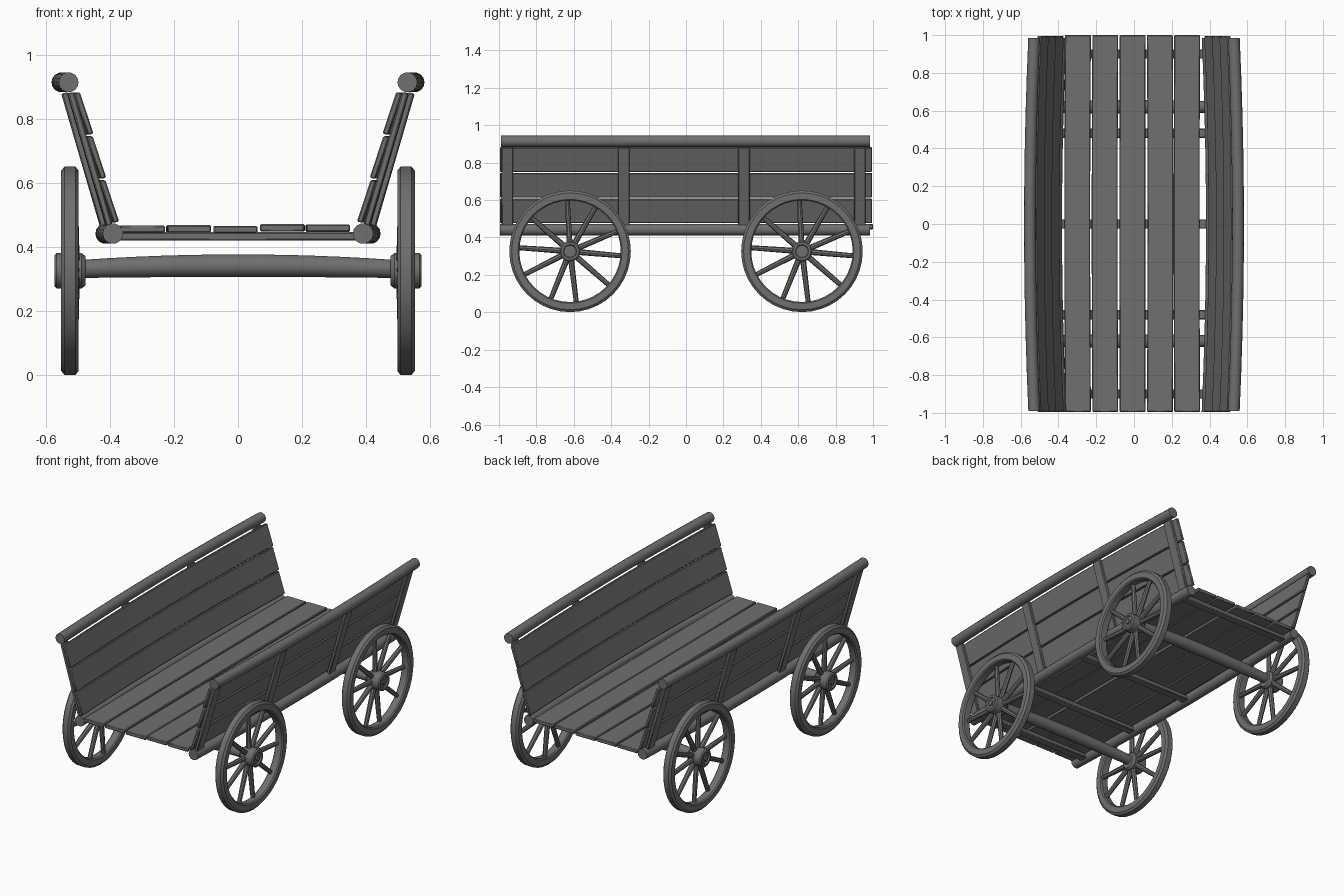
import bpy
import bmesh
import math
import random
from mathutils import Vector, Matrix

random.seed(4)
if "Cube" in bpy.data.objects:
    bpy.data.objects.remove(bpy.data.objects["Cube"], do_unlink=True)

wood = bpy.data.materials.new("grey_wood")
wood.use_nodes = True
COLOUR = (0.16, 0.16, 0.16, 1)
wood.diffuse_color = COLOUR
wood.node_tree.nodes["Principled BSDF"].inputs["Base Color"].default_value = COLOUR
wood.node_tree.nodes["Principled BSDF"].inputs["Roughness"].default_value = 0.8


def finish(name, bm, bevel=0):
    bmesh.ops.remove_doubles(bm, verts=bm.verts, dist=0.0001)
    bmesh.ops.recalc_face_normals(bm, faces=bm.faces)
    mesh = bpy.data.meshes.new(name)
    bm.to_mesh(mesh)
    bm.free()
    mesh.materials.append(wood)
    obj = bpy.data.objects.new(name, mesh)
    bpy.context.collection.objects.link(obj)
    if bevel:
        mod = obj.modifiers.new("worn_edges", "BEVEL")
        mod.width = bevel
        mod.segments = 1
        mod.limit_method = "ANGLE"
    bpy.ops.object.select_all(action="DESELECT")
    obj.select_set(True)
    bpy.context.view_layer.objects.active = obj
    bpy.ops.object.shade_smooth_by_angle(angle=math.radians(35))
    return obj


def bridge(bm, rings, closed=False):
    """Skin consecutive rings of vertices."""
    pairs = list(zip(rings, rings[1:]))
    if closed:
        pairs.append((rings[-1], rings[0]))
    for a, b in pairs:
        for i in range(len(a)):
            j = (i + 1) % len(a)
            bm.faces.new((a[i], a[j], b[j], b[i]))


def sweep(name, profile, y0, y1, bow=0.0, steps=10, bevel=0.0):
    """Run an (x, z) profile along y, bowed sideways in the middle."""
    bm = bmesh.new()
    rings = []
    for k in range(steps + 1):
        y = y0 + (y1 - y0) * k / steps
        rings.append([bm.verts.new((x + bow * (1 - y * y), y, z)) for x, z in profile])
    bridge(bm, rings)
    bm.faces.new(rings[0])
    bm.faces.new(rings[-1])
    return finish(name, bm, bevel)


def lathe(name, profile, y, z, side=1, sides=32, closed=False):
    """Turn an (x, radius) profile about an axis running along x."""
    bm = bmesh.new()
    rings = []
    for x, r in profile:
        r = max(r, 0.00001)
        angles = [math.tau * i / sides for i in range(sides)]
        rings.append([bm.verts.new((side * x, y + r * math.cos(a), z + r * math.sin(a)))
                      for a in angles])
    bridge(bm, rings, closed)
    return finish(name, bm)


def circle(x, z, r, sides=14):
    return [(x + r * math.cos(math.tau * i / sides), z + r * math.sin(math.tau * i / sides))
            for i in range(sides)]


def box(x0, x1, z0, z1):
    return [(x0, z0), (x1, z0), (x1, z1), (x0, z1)]


# Floor planks
for i in range(5):
    x = -0.365 + i * 0.1445
    lift = random.uniform(-0.003, 0.003)
    sweep(f"floor_plank_{i + 1}", box(x, x + 0.137, 0.446 + lift, 0.469 + lift),
          -0.995, 1.0, bow=random.uniform(-0.005, 0.005), bevel=0.004)

# Cross bars under the floor
for i, y in enumerate((-0.9, -0.48, 0, 0.48, 0.9)):
    sweep(f"cross_bar_{i + 1}", box(-0.4, 0.4, 0.42, 0.447), y - 0.025, y + 0.025,
          steps=1, bevel=0.005)

# Sloping side walls
BASE = Vector((0.37, 0.478))
UP = Vector((0.12, 0.412))
OUT = Vector((UP.y, -UP.x)).normalized()


def wall_profile(side, low, high, inner_low, inner_high, thick):
    pts = [BASE + UP * low + OUT * inner_low,
           BASE + UP * low + OUT * (inner_low + thick),
           BASE + UP * high + OUT * (inner_high + thick),
           BASE + UP * high + OUT * inner_high]
    return [(side * p.x, p.y) for p in pts]


for side, label in ((1, "left"), (-1, "right")):
    bow = 0.023 * side
    sweep(f"{label}_bottom_rail", circle(0.39 * side, 0.442, 0.032), -0.995, 0.985, bow)
    sweep(f"{label}_top_rail", circle(0.528 * side, 0.914, 0.031), -0.99, 0.985, bow)
    for i in range(3):
        low = i * 0.333
        prof = wall_profile(side, low + 0.005, low + 0.323, 0.0, 0.005, 0.018)
        sweep(f"{label}_wall_board_{i + 1}", prof, -0.995, 0.995, bow, bevel=0.004)
    for i, y in enumerate((-0.955, -0.333, 0.31, 0.93)):
        prof = wall_profile(side, -0.03, 1.0, 0.022, 0.022, 0.02)
        sweep(f"{label}_wall_post_{i + 1}", prof, y - 0.031, y + 0.031, bow,
              steps=2, bevel=0.004)

# Axles and wheels
HUB_Z = 0.326
RIM = [(0.497, 0.278), (0.497, 0.312), (0.507, 0.325), (0.541, 0.325),
       (0.552, 0.312), (0.552, 0.278), (0.545, 0.271), (0.504, 0.271)]
HUB = [(0.475, 0), (0.475, 0.045), (0.488, 0.055), (0.566, 0.055), (0.573, 0.048),
       (0.573, 0.036), (0.565, 0.032), (0.565, 0)]
SPOKES = (93, 60, 23, -5, -41, -83, -112, -153, 176, 139)

for y, end in ((-0.62, "front"), (0.62, "rear")):
    bm = bmesh.new()
    rings = []
    for k in range(13):
        x = -0.485 + 0.97 * k / 12
        hump = 1 - (x / 0.485) ** 2
        r = 0.029 + 0.007 * hump
        rings.append([bm.verts.new((x, y + a, b))
                      for a, b in circle(0, 0.332 + 0.01 * hump, r)])
    bridge(bm, rings)
    bm.faces.new(rings[0])
    bm.faces.new(rings[-1])
    finish(f"{end}_axle", bm)

    for side, label in ((1, "left"), (-1, "right")):
        name = f"{end}_{label}"
        lathe(f"{name}_wheel_rim", RIM, y, HUB_Z, side, 40, closed=True)
        lathe(f"{name}_wheel_hub", HUB, y, HUB_Z, side, 20)
        lathe(f"{name}_hub_bolt", [(0.56, 0), (0.56, 0.017), (0.573, 0.017), (0.573, 0)],
              y, HUB_Z, side, 6)
        bm = bmesh.new()
        for angle in SPOKES:
            # Spokes lean outward slightly from hub to rim
            a = math.radians(angle)
            start = Vector((side * 0.51, y + 0.04 * math.cos(a), HUB_Z + 0.04 * math.sin(a)))
            tip = Vector((side * 0.513, y + 0.285 * math.cos(a), HUB_Z + 0.285 * math.sin(a)))
            turn = (tip - start).to_track_quat("Z", "Y").to_matrix().to_4x4()
            bmesh.ops.create_cone(bm, cap_ends=True, segments=8, radius1=0.016, radius2=0.013,
                                  depth=(tip - start).length,
                                  matrix=Matrix.Translation((start + tip) / 2) @ turn)
        finish(f"{name}_wheel_spokes", bm)
